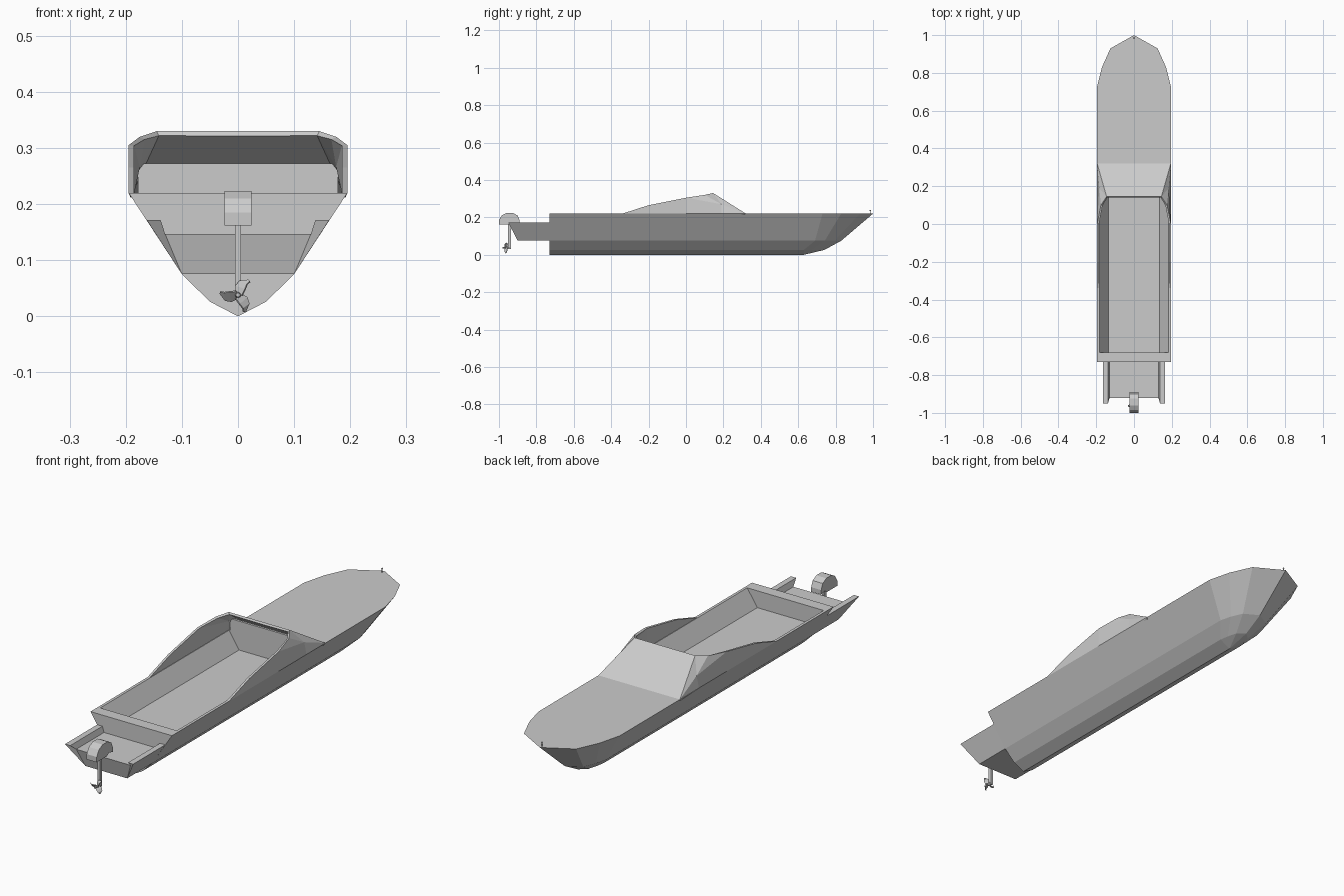
import bpy, bmesh, math
from mathutils import Matrix, Vector

if "Cube" in bpy.data.objects:
    bpy.data.objects.remove(bpy.data.objects["Cube"])


def make_object(name, bm):
    mesh = bpy.data.meshes.new(name)
    bm.to_mesh(mesh)
    bm.free()
    obj = bpy.data.objects.new(name, mesh)
    bpy.context.collection.objects.link(obj)
    return obj


def symmetric(name, faces, recalc=True):
    """Build faces given for the +x half, plus their mirror images."""
    bm = bmesh.new()
    for face in faces:
        pts = []
        for p in face:
            if p not in pts:
                pts.append(p)
        if len(pts) < 3:
            continue
        bm.faces.new([bm.verts.new(p) for p in pts])
        bm.faces.new([bm.verts.new((-x, y, z)) for x, y, z in reversed(pts)])
    bmesh.ops.remove_doubles(bm, verts=bm.verts, dist=1e-5)
    if recalc:
        bmesh.ops.recalc_face_normals(bm, faces=bm.faces)
    return make_object(name, bm)


def extrude_x(name, profile, half):
    """Extrude a (y, z) profile across x."""
    bm = bmesh.new()
    face = bm.faces.new([bm.verts.new((-half, y, z)) for y, z in profile])
    ext = bmesh.ops.extrude_face_region(bm, geom=[face])
    moved = [v for v in ext["geom"] if isinstance(v, bmesh.types.BMVert)]
    bmesh.ops.translate(bm, verts=moved, vec=(2 * half, 0, 0))
    bmesh.ops.recalc_face_normals(bm, faces=bm.faces)
    return make_object(name, bm)


# Hull: waterlines from keel to deck, each narrowing to its own bow point
STERN, DECK, FLOOR = -0.73, 0.22, 0.147
waterlines = []
for z, w, start, tip in ((0, 0, 0.63, 0.63), (0.026, 0.05, 0.63, 0.74),
                         (0.075, 0.10, 0.69, 0.83), (DECK, 0.195, 0.73, 1.0)):
    taper = ((1, 0), (0.87, 0.37), (0.64, 0.74), (0, 1))
    line = [(w, STERN, z)]
    line += [(w * a, start + (tip - start) * t, z) for a, t in taper]
    waterlines.append(line)
faces = []
for low, high in zip(waterlines, waterlines[1:]):
    for i in range(4):
        faces.append([low[i], low[i + 1], high[i + 1], high[i]])
rim = waterlines[-1]
faces.append([line[0] for line in waterlines] + [(0, STERN, DECK)])

# Deck around the sunken cockpit, with sloping cockpit sides
back, front = -0.68, 0.20
cb, cf = (0.183, back, DECK), (0.183, front, DECK)
fb, ff = (0.135, back, FLOOR), (0.135, front, FLOOR)
mid = lambda p: (0, p[1], p[2])
faces += [
    [mid(rim[0]), rim[0], cb, mid(cb)],
    [cb, rim[0], rim[1], cf],
    [mid(cf), cf] + rim[1:],
    [cb, cf, ff, fb],
    [mid(cb), cb, fb, mid(fb)],
    [mid(cf), cf, ff, mid(ff)],
    [mid(fb), fb, ff, mid(ff)],
]
symmetric("hull", faces)

# Cabin shell: raised sides, faceted corners and a sloping windscreen
b = [(0.195, y, DECK) for y in (-0.34, -0.2, 0.0, 0.19, 0.32)]
t = [b[0], (0.195, -0.2, 0.265), (0.195, 0.0, 0.305),
     (0.175, 0.10, 0.32), (0.145, 0.145, 0.33)]
c = (0.184, 0.19, 0.27)
shell = symmetric("windscreen_and_sides", [
    [b[0], b[1], t[1]], [b[1], b[2], t[2], t[1]], [b[2], b[3], c, t[2]],
    [c, t[3], t[2]], [c, t[4], t[3]], [b[3], b[4], c], [c, b[4], t[4]],
    [t[4], b[4], mid(b[4]), mid(t[4])]], recalc=False)
solid = shell.modifiers.new("thickness", "SOLIDIFY")
solid.thickness = 0.01
solid.offset = -1

# Bulkhead closing the space under the windscreen
extrude_x("bulkhead", [(0.20, 0.21), (0.21, 0.21), (0.21, 0.272), (0.20, 0.272)], 0.178)

# Stern platform with a raised wing on each side
section = ((0, 0.075, -0.90), (0.10, 0.075, -0.90), (0.163, 0.172, -0.95),
           (0.138, 0.172, -0.95), (0.13, FLOOR, -0.92), (0, FLOOR, -0.92))
aft = [(x, y, z) for x, z, y in section]
fore = [(x, STERN, z) for x, z, y in section]
faces = [[aft[i], aft[i + 1], fore[i + 1], fore[i]] for i in range(5)]
faces += [aft[1:5], [aft[0], aft[1], aft[4], aft[5]], fore]
symmetric("stern_platform", faces)

# Outboard motor: cowl and drive leg
extrude_x("motor_cowl", [(-1.0, 0.162), (-1.0, 0.185), (-0.985, 0.21), (-0.96, 0.223),
                         (-0.925, 0.223), (-0.90, 0.21), (-0.89, 0.185),
                         (-0.89, 0.165), (-0.915, 0.172), (-0.93, 0.162)], 0.024)
extrude_x("drive_leg", [(-0.952, 0.17), (-0.936, 0.17), (-0.936, 0.03), (-0.952, 0.03)], 0.005)

# Propeller: hub and three swept blades
HUB = Vector((0, -0.962, 0.038))
bm = bmesh.new()
bmesh.ops.create_cone(bm, cap_ends=True, segments=8, radius1=0.007, radius2=0.004, depth=0.036,
                      matrix=Matrix.Translation(HUB) @ Matrix.Rotation(math.pi / 2, 4, "X"))
make_object("propeller_hub", bm)
bm = bmesh.new()
for k in range(3):
    pairs = []
    for r, width, sweep in ((0.003, 0.007, 0), (0.014, 0.009, 0.2),
                            (0.024, 0.007, 0.1), (0.032, 0.002, -0.15)):
        a = math.radians(60 + 120 * k) + sweep
        out = Vector((math.cos(a), 0, math.sin(a)))
        side = Vector((-math.sin(a), 0.9, math.cos(a))) * width
        pairs.append([bm.verts.new(HUB + out * r + side * s) for s in (-1, 1)])
    for p, q in zip(pairs, pairs[1:]):
        bm.faces.new((p[0], q[0], q[1], p[1]))
blades = make_object("propeller_blades", bm)
solid = blades.modifiers.new("thickness", "SOLIDIFY")
solid.thickness = 0.003
solid.offset = 0

# Bow light: short post with a small lamp
bm = bmesh.new()
bmesh.ops.create_cone(bm, cap_ends=True, segments=8, radius1=0.002, radius2=0.002, depth=0.016,
                      matrix=Matrix.Translation((0, 0.985, 0.227)))
bmesh.ops.create_icosphere(bm, subdivisions=1, radius=0.004,
                           matrix=Matrix.Translation((0, 0.985, 0.236)))
make_object("bow_light", bm)
